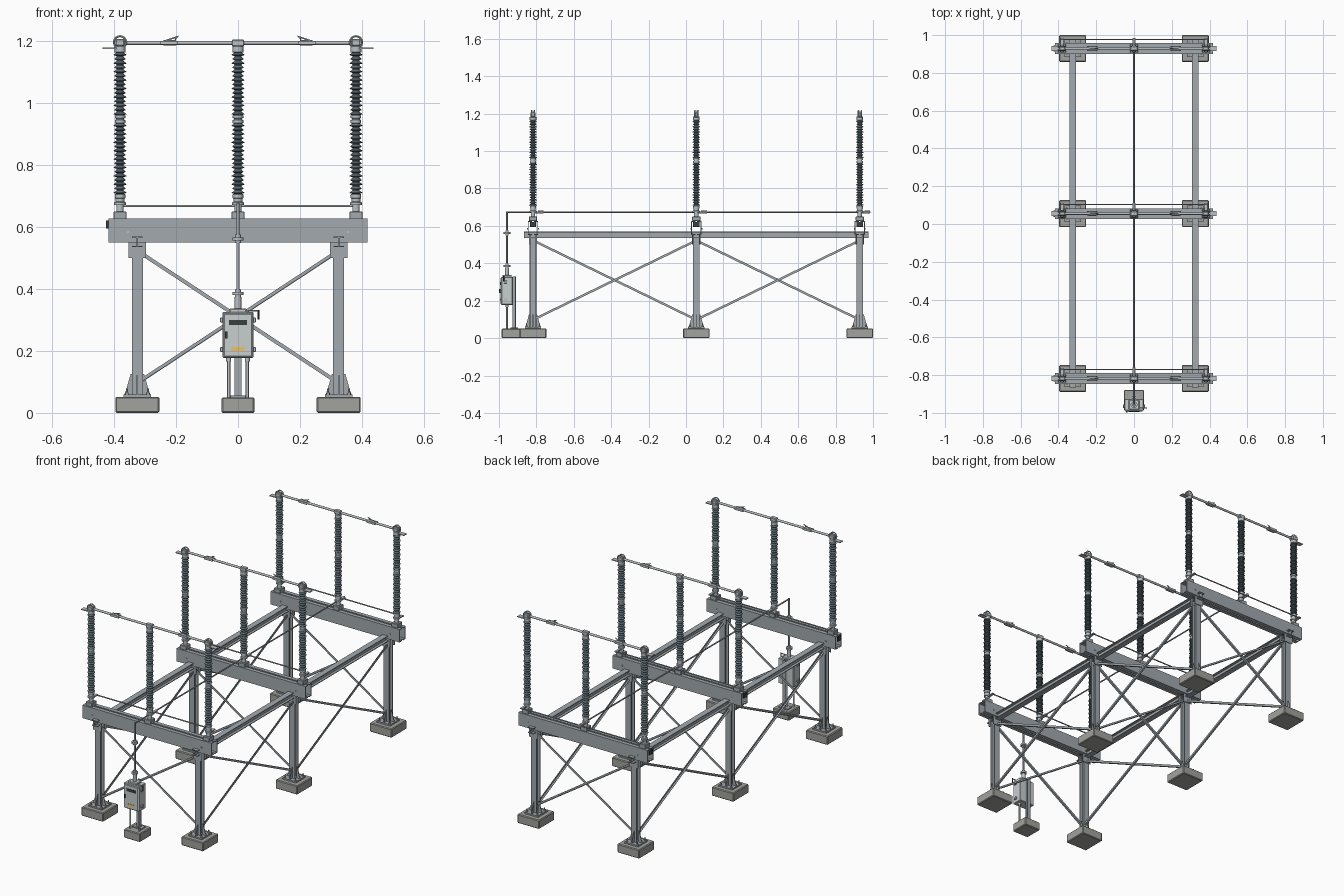
import bpy, bmesh, math
from mathutils import Vector, Matrix

if "Cube" in bpy.data.objects:
    bpy.data.objects.remove(bpy.data.objects["Cube"])

def mat(name, c):
    m = bpy.data.materials.new(name)
    m.diffuse_color = (*c, 1)
    m.use_nodes = True
    m.node_tree.nodes["Principled BSDF"].inputs["Base Color"].default_value = m.diffuse_color
    return m

STEEL = mat("galvanised steel", (0.36, 0.40, 0.43))
CONC = mat("concrete", (0.36, 0.36, 0.34))
GLAZE = mat("insulator glaze", (0.13, 0.18, 0.20))
METAL = mat("light metal", (0.50, 0.54, 0.56))
DARK = mat("dark", (0.04, 0.05, 0.05))
CABINET = mat("cabinet paint", (0.58, 0.62, 0.63))
AMBER = mat("amber plate", (0.85, 0.55, 0.12))

def finish(name, bm, m, smooth=False):
    bmesh.ops.recalc_face_normals(bm, faces=bm.faces)
    me = bpy.data.meshes.new(name)
    if smooth:
        for f in bm.faces:
            f.smooth = True
        for e in bm.edges:
            if len(e.link_faces) == 2 and e.calc_face_angle(0) > math.radians(35):
                e.smooth = False
    bm.to_mesh(me)
    bm.free()
    me.materials.append(m)
    ob = bpy.data.objects.new(name, me)
    bpy.context.collection.objects.link(ob)
    return ob

def box(name, c, s, m=STEEL, bevel=0):
    bm = bmesh.new()
    bmesh.ops.create_cube(bm, size=1, matrix=Matrix.Translation(c) @ Matrix.Diagonal((*s, 1)))
    if bevel:
        bmesh.ops.bevel(bm, geom=bm.edges[:], offset=bevel, segments=1, affect='EDGES')
    return finish(name, bm, m)

def extrude(name, prof, p, q, up=(0, 0, 1), m=STEEL, smooth=False):
    # sweep a closed (u, v) profile straight from p to q
    p, q = Vector(p), Vector(q)
    w = (q - p).normalized()
    u = Vector(up).cross(w).normalized()
    v = w.cross(u)
    bm = bmesh.new()
    a, b = [[bm.verts.new(o + u * x + v * y) for x, y in prof] for o in (p, q)]
    n = len(prof)
    for i in range(n):
        bm.faces.new((a[i], a[(i + 1) % n], b[(i + 1) % n], b[i]))
    bm.faces.new(a[::-1])
    bm.faces.new(b)
    return finish(name, bm, m, smooth)

def rod(name, p, q, r, m=METAL, n=12):
    d = Vector(q) - Vector(p)
    up = (0, 1, 0) if abs(d.z) > abs(d.y) else (1, 0, 0) if abs(d.y) > abs(d.x) else (0, 0, 1)
    prof = [(r * math.cos(t * math.tau / n), r * math.sin(t * math.tau / n)) for t in range(n)]
    return extrude(name, prof, p, q, up, m, True)

def lathe(name, pts, loc, m, n=20):
    bm = bmesh.new()
    rings = [[bm.verts.new((loc[0] + r * math.cos(i * math.tau / n), loc[1] + r * math.sin(i * math.tau / n),
                            loc[2] + z)) for i in range(n)] for r, z in pts]
    for a, b in zip(rings, rings[1:]):
        for i in range(n):
            bm.faces.new((a[i], a[(i + 1) % n], b[(i + 1) % n], b[i]))
    bm.faces.new(rings[0])
    bm.faces.new(rings[-1])
    return finish(name, bm, m, True)

def ring(name, c, R, r, m=METAL, n=24, k=8):
    # torus standing in the xz plane
    bm = bmesh.new()
    vs = [[bm.verts.new((c[0] + (R + r * math.cos(b * math.tau / k)) * math.cos(a * math.tau / n),
                         c[1] + r * math.sin(b * math.tau / k),
                         c[2] + (R + r * math.cos(b * math.tau / k)) * math.sin(a * math.tau / n)))
           for b in range(k)] for a in range(n)]
    for a in range(n):
        for b in range(k):
            bm.faces.new((vs[a][b], vs[(a + 1) % n][b], vs[(a + 1) % n][(b + 1) % k], vs[a][(b + 1) % k]))
    return finish(name, bm, m, True)

def h_prof(w, h, tf, tw):
    a, b, c, d = w / 2, h / 2, h / 2 - tf, tw / 2
    return [(-a, -b), (a, -b), (a, -c), (d, -c), (d, c), (a, c), (a, b), (-a, b), (-a, c), (-d, c), (-d, -c), (-a, -c)]

def c_prof(side, web, inner, h, t):
    return [(side * x, y) for x, y in [(inner, -h), (web, -h), (web, h), (inner, h), (inner, h - t),
                                       (web - t, h - t), (web - t, t - h), (inner, t - h)]]

ANGLE = [(-.006, -.006), (.006, -.006), (.006, -.003), (-.003, -.003), (-.003, .006), (-.006, .006)]
ROWS, PX, IX = (-0.818, 0.055, 0.929), 0.325, 0.381

def sheds(z0, z1, n):
    p, step = [(0.011, z0)], (z1 - z0) / n
    for i in range(n):
        z, r = z0 + i * step, 0.0205 if i % 2 == 0 else 0.018
        p += [(0.012, z + step * .1), (r, z + step * .3), (r, z + step * .42), (0.012, z + step * .85)]
    return p + [(0.011, z1)]

def post(x, y):
    # footing, base plate, gussets, anchor bolts, column
    box("footing", (x, y, .026), (.142, .142, .052), CONC, .004)
    box("base_plate", (x, y, .056), (.088, .088, .008))
    extrude("column", h_prof(.036, .036, .004, .004), (x, y, .058), (x, y, .553), (0, 1, 0))
    for s in (-1, 1):
        tri = [(s * .017, .06), (s * .042, .06), (s * .036, .075), (s * .022, .125), (s * .017, .125)]
        extrude("base_gusset", tri, (x, y - .002, 0), (x, y + .002, 0), (0, 0, 1))
        extrude("base_gusset", tri, (x - .002, y, 0), (x + .002, y, 0), (0, 0, 1))
        box("head_plate", (x, y + s * .02, .53), (.056, .004, .06))
        for t in (-1, 1):
            rod("anchor_bolt", (x + s * .034, y + t * .034, .052), (x + s * .034, y + t * .034, .078), .003, METAL, 6)
            rod("anchor_nut", (x + s * .034, y + t * .034, .06), (x + s * .034, y + t * .034, .066), .006, METAL, 6)

def insulator(x, y):
    # pedestal, bearing, two shed columns and fittings
    box("insulator_pedestal", (x, y, .638), (.042, .044, .024), STEEL, .002)
    lathe("bearing", [(.012, .65), (.012, .672), (.019, .672), (.019, .68), (.014, .682), (.014, .692),
                      (.017, .694), (.017, .706), (.012, .708)], (x, y, 0), METAL)
    lathe("lower_insulator", sheds(.706, .936, 17), (x, y, 0), GLAZE)
    lathe("insulator_joint", [(.014, .934), (.017, .936), (.017, .946), (.013, .947), (.013, .951), (.017, .952),
                              (.017, .96), (.014, .962)], (x, y, 0), METAL)
    lathe("upper_insulator", sheds(.96, 1.165, 15), (x, y, 0), GLAZE)
    lathe("insulator_cap", [(.013, 1.163), (.018, 1.165), (.018, 1.183), (.012, 1.186), (.012, 1.192)], (x, y, 0), METAL)

for y in ROWS:
    for s in (-1, 1):
        post(s * PX, y)
        # cross beam made of twin channels, with diagonal braces below
        extrude("cross_beam_channel", c_prof(s, .028, .005, .038, .005), (-.419, y, .589), (.419, y, .589))
        extrude("cross_brace", ANGLE, (-s * .312, y + s * .006, .515), (s * .312, y + s * .006, .105))
        for t in (-1, 1):
            rod("beam_bolt", (s * .355, y + t * .028, .584), (s * .355, y + t * .032, .584), .004, METAL, 6)
        # crank from each outer insulator to the link rod
        box("crank_arm", (s * IX, y + .025, .668), (.014, .06, .006), METAL)
        # conducting arm, contact jaw and arcing horn
        rod("conducting_arm", (s * .01, y, 1.195), (s * .37, y, 1.195), .0065)
        rod("arm_sleeve", (s * .2, y, 1.195), (s * .24, y, 1.195), .009)
        for t in (-1, 1):
            box("contact_finger", (s * .222, y + t * .011, 1.195), (.055, .004, .012), METAL)
            ring("grading_ring", (s * IX, y + t * .008, 1.197), .0195, .0032)
        rod("arcing_horn", (s * .24, y, 1.2), (s * .192, y, 1.216), .0022, METAL, 8)
        rod("arcing_horn_stem", (s * .205, y, 1.195), (s * .2, y, 1.213), .002, METAL, 8)
        # terminal pad and clamp at arm end
        box("terminal_pad", (s * .41, y, 1.178), (.054, .026, .005), METAL)
        box("arm_clamp", (s * IX, y, 1.196), (.03, .026, .022), METAL, .003)
    insulator(0, y)
    insulator(-IX, y)
    insulator(IX, y)
    box("centre_hub", (0, y, 1.195), (.04, .024, .022), METAL, .003)
    box("beam_end_box", (-.422, y, .608), (.007, .034, .026), DARK)
    # link rod joining the three insulators of one row
    rod("phase_link_rod", (-IX - .008, y + .048, .668), (IX + .008, y + .048, .668), .0035, STEEL)
    box("centre_crank", (0, y + .025, .672), (.018, .064, .007), METAL)
    rod("rod_coupling", (0, y + .026, .674), (0, y + .056, .674), .007, METAL)

# longitudinal beams and side bracing
for s in (-1, 1):
    extrude("long_beam", h_prof(.034, .034, .004, .004), (s * PX, -.866, .552), (s * PX, .977, .552))
    for a, b in zip(ROWS, ROWS[1:]):
        extrude("side_brace", ANGLE, (s * PX - .006, a + .015, .515), (s * PX - .006, b - .015, .105))
        extrude("side_brace", ANGLE, (s * PX + .006, a + .015, .105), (s * PX + .006, b - .015, .515))

# drive line: long rod, vertical shaft and couplings
SY = -.957
rod("drive_rod", (0, SY, .674), (0, .985, .674), .004, STEEL)
rod("vertical_shaft", (0, SY, .33), (0, SY, .678), .005, STEEL)
for z in (.562, .385):
    rod("shaft_collar", (0, SY, z - .005), (0, SY, z + .005), .018)
    rod("shaft_sleeve", (0, SY, z - .014), (0, SY, z + .014), .009)
rod("shaft_gland", (0, SY, .335), (0, SY, .375), .011)

# mechanism cabinet
box("cabinet_body", (0, -.957, .252), (.1, .062, .148), CABINET, .003)
box("cabinet_door", (0, -.990, .251), (.092, .006, .138), CABINET, .002)
box("cabinet_roof", (0, -.957, .330), (.056, .05, .014), CABINET, .003)
box("viewing_window", (0, -.9935, .292), (.058, .003, .016), DARK)
box("door_handle", (-.038, -.995, .252), (.007, .008, .022), DARK)
box("warning_plate", (0, -.9935, .206), (.042, .003, .012), AMBER)
for s in (-1, 1):
    for z in (.205, .3):
        box("side_lug", (s * .053, -.965, z), (.01, .018, .016), METAL, .002)
rod("crank_handle_arm", (.03, -.975, .33), (.066, -.975, .33), .003, METAL, 8)
rod("crank_handle_grip", (.066, -.975, .333), (.066, -.975, .302), .0035, DARK, 8)

# cabinet stand
box("cabinet_footing", (0, -.932, .025), (.106, .108, .05), CONC, .004)
extrude("cabinet_post", h_prof(.022, .018, .003, .003), (0, -.919, .05), (0, -.919, .33), (0, 1, 0))
box("cabinet_post_plate", (0, -.919, .053), (.06, .04, .006))
for s in (-1, 1):
    rod("cable_conduit", (s * .03, SY, .05), (s * .03, SY, .18), .005)
    rod("conduit_gland", (s * .03, SY, .166), (s * .03, SY, .18), .008)
